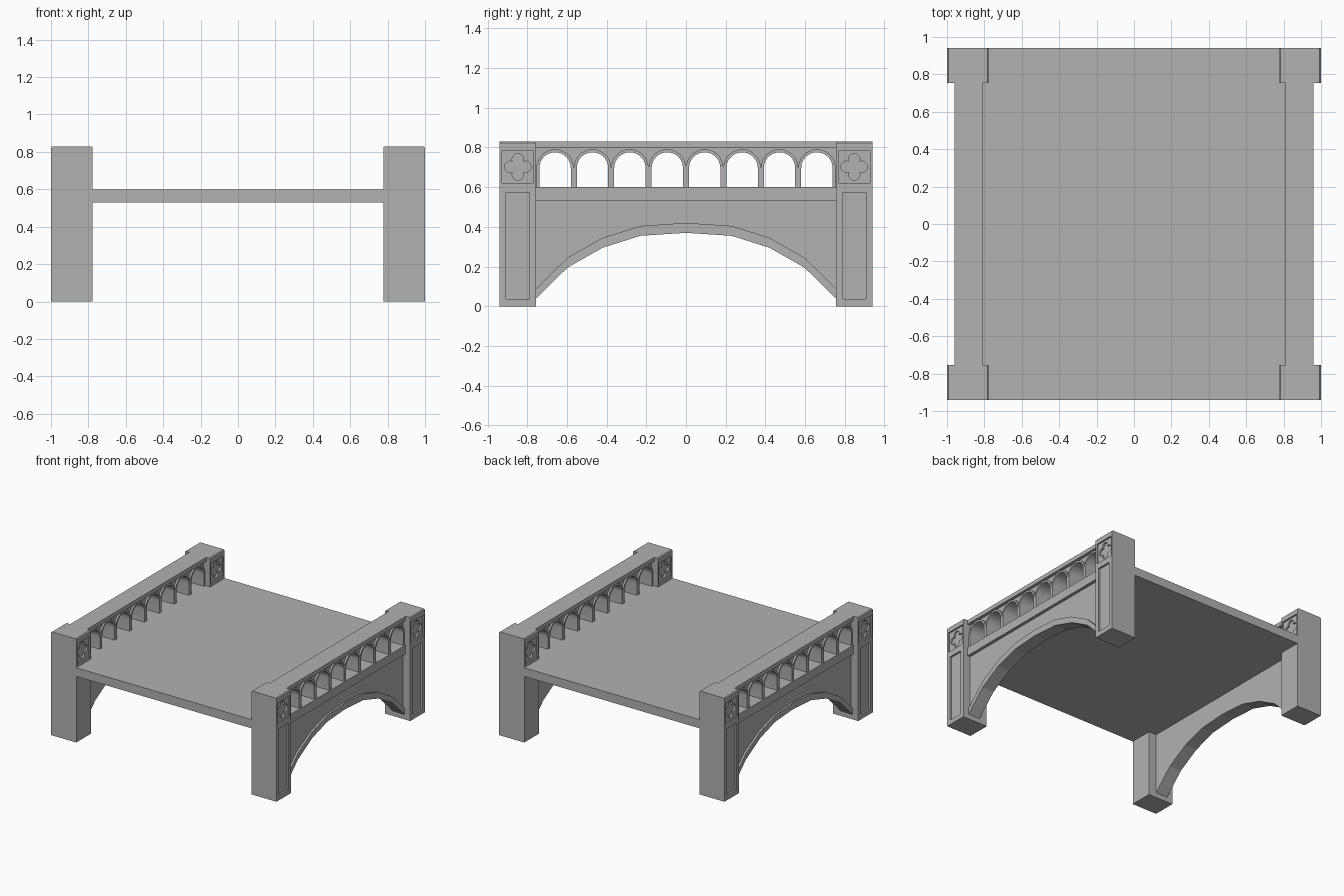
import bpy, bmesh, math

if "Cube" in bpy.data.objects:
    bpy.data.objects.remove(bpy.data.objects["Cube"])

stone = bpy.data.materials.new("grey stone")
stone.diffuse_color = (0.445, 0.445, 0.445, 1)
stone.use_nodes = True
stone.node_tree.nodes["Principled BSDF"].inputs["Base Color"].default_value = stone.diffuse_color


def prism(name, pts, lo, hi, axis='X'):
    """Extrude a closed outline: (y, z) points along X, or (x, z) points along Y."""
    bm = bmesh.new()
    place = (lambda a, b, d: (d, a, b)) if axis == 'X' else (lambda a, b, d: (a, d, b))
    low = [bm.verts.new(place(a, b, lo)) for a, b in pts]
    high = [bm.verts.new(place(a, b, hi)) for a, b in pts]
    bm.faces.new(low)
    bm.faces.new(high[::-1])
    for i in range(len(pts)):
        j = (i + 1) % len(pts)
        bm.faces.new((low[j], low[i], high[i], high[j]))
    bmesh.ops.recalc_face_normals(bm, faces=bm.faces)
    me = bpy.data.meshes.new(name)
    bm.to_mesh(me)
    bm.free()
    ob = bpy.data.objects.new(name, me)
    bpy.context.collection.objects.link(ob)
    me.materials.append(stone)
    return ob


def rect(a0, a1, b0, b1):
    return [(a0, b0), (a1, b0), (a1, b1), (a0, b1)]


def select(ob):
    bpy.ops.object.select_all(action='DESELECT')
    ob.select_set(True)
    bpy.context.view_layer.objects.active = ob


def cut(ob, cutter):
    select(ob)
    m = ob.modifiers.new("cut", 'BOOLEAN')
    m.operation, m.solver, m.object = 'DIFFERENCE', 'EXACT', cutter
    bpy.ops.object.modifier_apply(modifier=m.name)
    bpy.data.objects.remove(cutter)


def side_prism(name, pts, s, x0, x1):
    """Extrude between x0 and x1 on the side given by sign s."""
    return prism(name, pts, min(s * x0, s * x1), max(s * x0, s * x1))


def quatrefoil(cy, cz, d=0.038, r=0.029, n=48):
    pts = []
    for i in range(n):
        t = 2 * math.pi * i / n
        p = (t + math.pi / 4) % (math.pi / 2) - math.pi / 4
        k = d * math.cos(p) + math.sqrt(max(0, r * r - (d * math.sin(p)) ** 2))
        pts.append((cy + k * math.cos(t), cz + k * math.sin(t)))
    return pts


def arc(cy, cz, r, n=14):
    return [(cy - r * math.cos(math.pi * i / n), cz + r * math.sin(math.pi * i / n))
            for i in range(n + 1)]


END, SPAN, PITCH, SPRING, R = 0.94, 0.755, 0.1885, 0.697, 0.079
centres = [(i - 3.5) * PITCH for i in range(8)]
half_arch = [(0.23, 0.355), (0.42, 0.295), (0.597, 0.195), (SPAN, 0.04)]
arch = [(-y, z) for y, z in half_arch[::-1]] + [(0, 0.37)] + half_arch

# road deck, with the side bands that carry the balustrades
prism("deck", rect(-END, END, 0.53, 0.60), -0.785, 0.785)

for s, side in ((-1, "left"), (1, "right")):
    side_prism(side + "_deck_band", rect(-SPAN, SPAN, 0.53, 0.60), s, 0.78, 0.96)

    # spandrel wall with a faceted arch and a raised rim
    side_prism(side + "_spandrel_wall", arch + [(SPAN, 0.53), (-SPAN, 0.53)], s, 0.845, 0.935)
    side_prism(side + "_arch_rim", arch + [(y, z + 0.05) for y, z in arch[::-1]], s, 0.93, 0.95)

    # balustrade arcade, its raised arch mouldings and the top rail
    outline = [(-SPAN, 0.60)]
    for c in centres:
        outline += [(c - R, 0.60)] + arc(c, SPRING, R) + [(c + R, 0.60)]
    outline += [(SPAN, 0.60), (SPAN, 0.80), (-SPAN, 0.80)]
    parts = [side_prism(side + "_arcade", outline, s, 0.835, 0.935)]
    for c in centres:
        outer = PITCH / 2
        ring = ([(c - R, 0.60)] + arc(c, SPRING, R) + [(c + R, 0.60), (c + outer, 0.60)]
                + arc(c, SPRING, outer)[::-1] + [(c - outer, 0.60)])
        for x0, x1 in ((0.82, 0.84), (0.93, 0.95)):
            parts.append(side_prism(side + "_arch_moulding", ring, s, x0, x1))
    for ob in parts:
        select(ob)
        bpy.ops.object.shade_smooth_by_angle(angle=math.radians(30))
    side_prism(side + "_top_rail", rect(-SPAN, SPAN, 0.797, 0.83), s, 0.81, 0.96)

    # corner posts with sunken panels and quatrefoils
    for e, end in ((-1, "front"), (1, "back")):
        y0, y1 = sorted((e * SPAN, e * END))
        cy = (y0 + y1) / 2
        profile = [(0.777, 0), (1.0, 0), (1.0, 0.823), (0.993, 0.83), (0.784, 0.83), (0.777, 0.823)]
        post = prism(f"{side}_{end}_post", [(s * x, z) for x, z in profile], y0, y1, 'Y')
        square = rect(cy - 0.08, cy + 0.08, 0.62, 0.785)
        cut(post, side_prism("cutter", rect(cy - 0.06, cy + 0.06, 0.037, 0.573), s, 0.985, 1.05))
        for face, out, inward in ((1.0, 1.05, -1), (0.777, 0.72, 1)):
            cut(post, side_prism("cutter", square, s, face + inward * 0.012, out))
            cut(post, side_prism("cutter", quatrefoil(cy, 0.7025), s, face + inward * 0.026, out))
